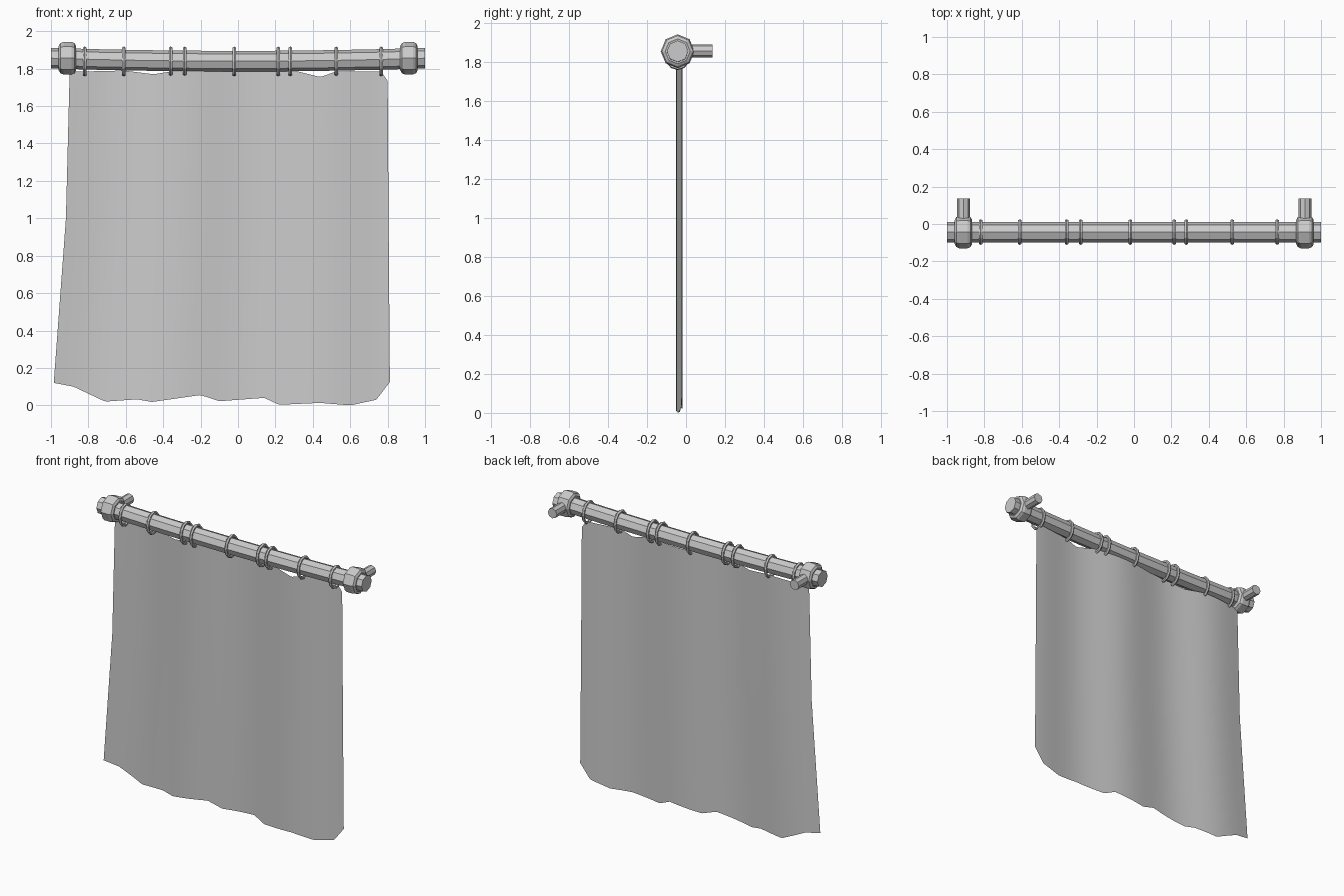
import bpy, bmesh
from math import sin, cos, pi

if "Cube" in bpy.data.objects:
    bpy.data.objects.remove(bpy.data.objects["Cube"])

Y, Z = -0.043, 1.856          # rod axis


def finish(name, bm, smooth=False):
    bmesh.ops.recalc_face_normals(bm, faces=bm.faces)
    me = bpy.data.meshes.new(name)
    bm.to_mesh(me)
    bm.free()
    for p in me.polygons:
        p.use_smooth = smooth
    ob = bpy.data.objects.new(name, me)
    bpy.context.collection.objects.link(ob)
    return ob


def lathe_x(name, profile, sides=8):
    """Closed solid around an x axis; profile rows are (x, centre z, radius)."""
    bm = bmesh.new()
    rows = [[bm.verts.new((x, Y + r * sin(2 * pi * i / sides), z + r * cos(2 * pi * i / sides)))
             for i in range(sides)] for x, z, r in profile]
    for a, b in zip(rows, rows[1:]):
        for i in range(sides):
            j = (i + 1) % sides
            bm.faces.new((a[i], a[j], b[j], b[i]))
    bm.faces.new(rows[0])
    bm.faces.new(rows[-1])
    return finish(name, bm)


# Slightly sagging octagonal rod
lathe_x("rod", [(x, Z - 0.016 * (1 - x * x), 0.055)
                for x in (-1, -0.75, -0.5, -0.25, 0, 0.25, 0.5, 0.75, 1)])

# End collars and wall pegs
for side, cx in (("left", -0.912), ("right", 0.914)):
    lathe_x("collar_" + side, [(cx + dx, Z, r) for dx, r in
            ((-0.044, 0.05), (-0.047, 0.064), (-0.038, 0.08), (-0.022, 0.087),
             (0.022, 0.087), (0.038, 0.08), (0.047, 0.064), (0.044, 0.05))])
    bpy.ops.mesh.primitive_cylinder_add(vertices=8, radius=0.034, depth=0.175,
                                        location=(cx, 0.0475, Z + 0.002), rotation=(pi / 2, 0, 0))
    bpy.context.object.name = "wall_peg_" + side

# Curtain rings hanging on the rod
for i, x in enumerate((-0.82, -0.61, -0.36, -0.285, -0.02, 0.215, 0.28, 0.525, 0.765)):
    bpy.ops.mesh.primitive_torus_add(major_segments=12, minor_segments=6, major_radius=0.069,
                                     minor_radius=0.0105, location=(x, Y, 1.839),
                                     rotation=(0, pi / 2, 0))
    ring = bpy.context.object
    ring.name = "ring_%d" % (i + 1)
    ring.scale.y = 0.86

# Curtain cloth: a gently folded sheet with uneven top and ragged hem
hem = [(-0.985, 0.12), (-0.88, 0.10), (-0.71, 0.02), (-0.54, 0.032), (-0.46, 0.018),
       (-0.2, 0.055), (-0.1, 0.022), (0.14, 0.04), (0.22, 0.003), (0.44, 0.013),
       (0.6, 0), (0.74, 0.03), (0.812, 0.125)]
top = [(-0.9, 1.785), (-0.82, 1.785), (-0.61, 1.79), (-0.45, 1.77), (-0.36, 1.785),
       (-0.02, 1.79), (0.3, 1.79), (0.44, 1.755), (0.525, 1.785), (0.765, 1.785), (0.8, 1.735)]


def sample(pts, x):
    for (x0, z0), (x1, z1) in zip(pts, pts[1:]):
        if x <= x1:
            return z0 + (z1 - z0) * (x - x0) / (x1 - x0)
    return pts[-1][1]


bm = bmesh.new()
N = 120
cols = []
for i in range(N + 1):
    t = i / N
    col = []
    for k, (l, r) in enumerate(((-0.9, 0.8), (-0.92, 0.805), (-0.985, 0.812))):
        x = l + (r - l) * t
        z = (sample(top, x), 1.0, sample(hem, x))[k]
        y = -0.035 + (0.018 - 0.003 * t) * cos(2 * pi * (0.7 + 2.27 * t))
        col.append(bm.verts.new((x, y, z)))
    cols.append(col)
for a, b in zip(cols, cols[1:]):
    for k in range(2):
        bm.faces.new((a[k], a[k + 1], b[k + 1], b[k]))
finish("curtain", bm, smooth=True)
